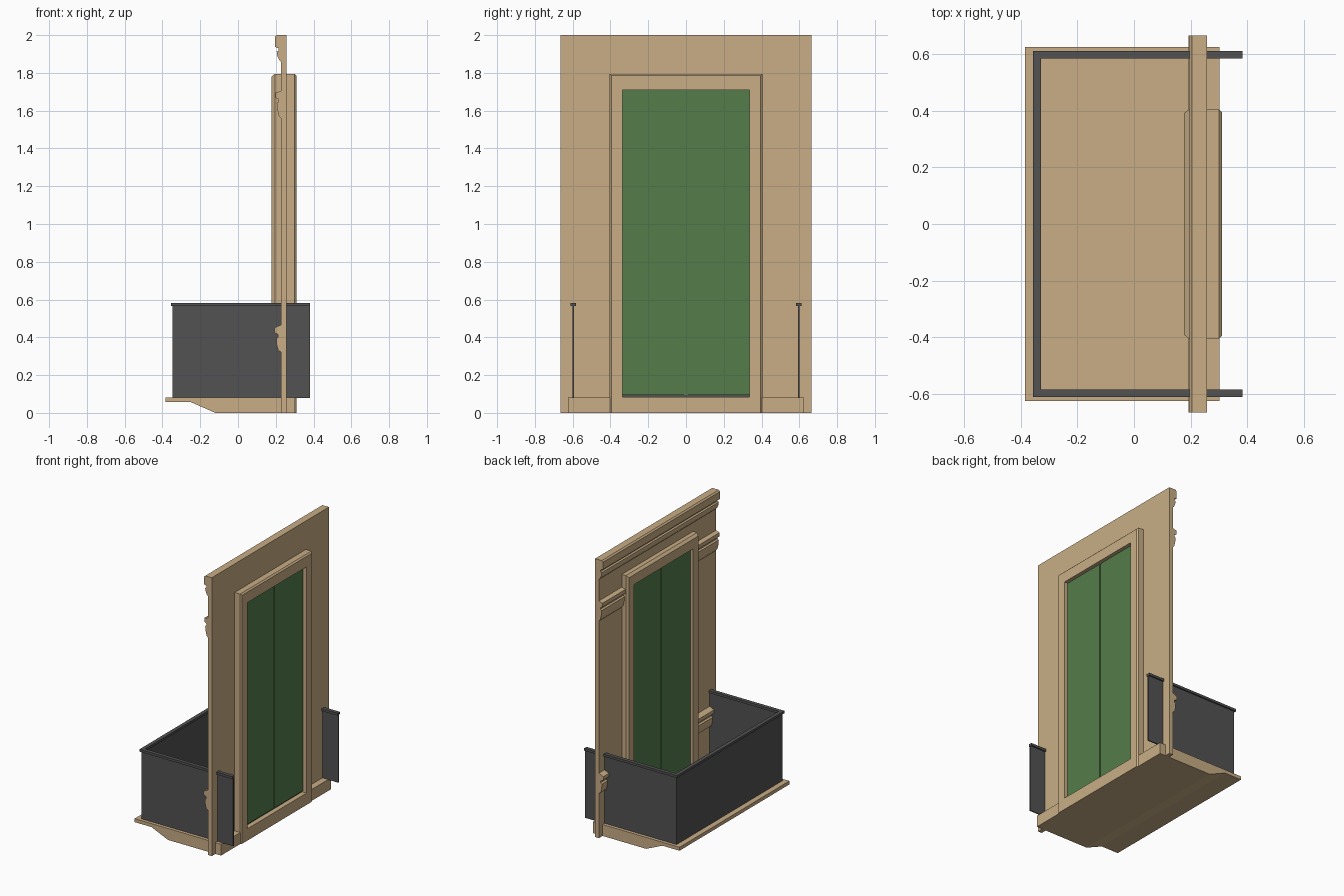
import bpy, bmesh

if "Cube" in bpy.data.objects:
    bpy.data.objects.remove(bpy.data.objects["Cube"])


def material(name, rgb):
    m = bpy.data.materials.new(name)
    m.diffuse_color = (*rgb, 1)
    m.use_nodes = True
    m.node_tree.nodes["Principled BSDF"].inputs["Base Color"].default_value = m.diffuse_color
    return m


STONE = material("stone", (0.58, 0.42, 0.235))
IRON = material("dark_iron", (0.085, 0.085, 0.085))
GREEN = material("green_door", (0.09, 0.205, 0.07))


def loft(name, rings, mat):
    """Skin matching closed rings and cap both ends."""
    bm = bmesh.new()
    vs = [[bm.verts.new(p) for p in ring] for ring in rings]
    n = len(vs[0])
    for a, b in zip(vs, vs[1:]):
        for i in range(n):
            j = (i + 1) % n
            bm.faces.new((a[i], a[j], b[j], b[i]))
    bm.faces.new(vs[0])
    bm.faces.new(vs[-1])
    bmesh.ops.recalc_face_normals(bm, faces=bm.faces)
    me = bpy.data.meshes.new(name)
    bm.to_mesh(me)
    bm.free()
    me.materials.append(mat)
    ob = bpy.data.objects.new(name, me)
    bpy.context.collection.objects.link(ob)
    return ob


def along_y(name, profile, y0, y1, mat):
    return loft(name, [[(x, y, z) for x, z in profile] for y in (y0, y1)], mat)


def box(name, x0, x1, y0, y1, z0, z1, mat):
    return along_y(name, [(x0, z0), (x1, z0), (x1, z1), (x0, z1)], y0, y1, mat)


# Wall slab with a door opening
outline = [(-0.665, 0), (-0.665, 2), (0.665, 2), (0.665, 0),
           (0.38, 0), (0.38, 1.75), (-0.38, 1.75), (-0.38, 0)]
loft("wall", [[(x, y, z) for y, z in outline] for x in (0.227, 0.257)], STONE)

# Door surround: chamfered section (x, half width, height) swept up, across and down
section = [(0.195, 0.405, 1.795), (0.177, 0.392, 1.78), (0.177, 0.335, 1.71),
           (0.31, 0.335, 1.71), (0.31, 0.395, 1.785), (0.30, 0.405, 1.795)]
loft("door_surround", [[(x, s * w, h * up) for x, w, h in section]
                       for s, up in ((-1, 0), (-1, 1), (1, 1), (1, 0))], STONE)
box("door_sill", 0.18, 0.31, -0.335, 0.335, 0, 0.085, STONE)

# Door leaves with a meeting strip and dark bottom gap
for side, y0, y1 in (("left", -0.335, -0.01), ("right", 0.01, 0.335)):
    box("door_leaf_" + side, 0.2, 0.283, y0, y1, 0.095, 1.71, GREEN)
box("door_meeting_strip", 0.205, 0.278, -0.01, 0.01, 0.095, 1.71, GREEN)
box("door_bottom_gap", 0.21, 0.275, -0.335, 0.335, 0.085, 0.095, IRON)

# Wall mouldings on the balcony side
cornice = [(0.23, 2), (0.205, 2), (0.195, 1.99), (0.195, 1.938), (0.215, 1.93),
           (0.215, 1.918), (0.205, 1.912), (0.208, 1.89), (0.217, 1.87), (0.23, 1.855)]
along_y("top_cornice", cornice, -0.665, 0.665, STONE)
mid = [(0.23, 1.705), (0.198, 1.695), (0.198, 1.668), (0.215, 1.66), (0.215, 1.648),
       (0.205, 1.64), (0.207, 1.61), (0.215, 1.575), (0.23, 1.555)]
low = [(0.23, 0.468), (0.192, 0.45), (0.192, 0.425), (0.213, 0.415), (0.213, 0.402),
       (0.203, 0.393), (0.205, 0.36), (0.213, 0.33), (0.23, 0.32)]
for name, prof in (("upper_moulding", mid), ("lower_moulding", low)):
    for side, s in (("left", -1), ("right", 1)):
        along_y(f"{name}_{side}", prof, s * 0.4, s * 0.665, STONE)

# Balcony floor with sloped underside at the outer edge
floor = [(-0.385, 0.082), (-0.385, 0.057), (-0.25, 0.057), (-0.12, 0), (0.302, 0), (0.302, 0.082)]
along_y("balcony_floor", floor, -0.624, 0.624, STONE)


# Railing: rectangular sections swept around three sides
def railing(name, half, z0, z1):
    sec = [(-half, z0), (half, z0), (half, z1), (-half, z1)]
    rings = []
    for s, end in ((-1, True), (-1, False), (1, False), (1, True)):
        rings.append([(0.382 if end else -0.342 - o, s * (0.597 + o), z) for o, z in sec])
    loft(name, rings, IRON)


railing("railing_panel", 0.004, 0.08, 0.568)
railing("railing_top_rail", 0.0135, 0.566, 0.583)
